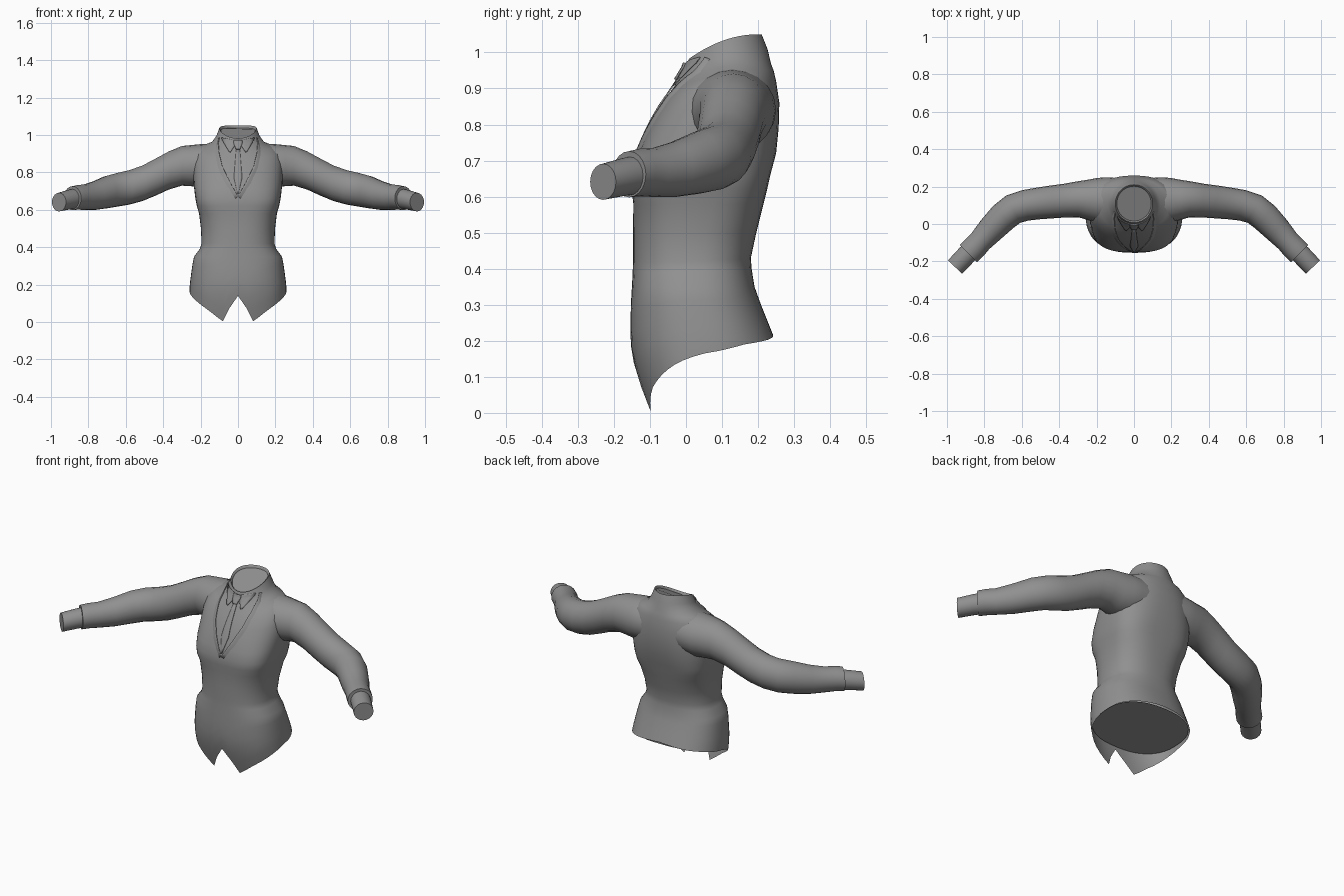
import bpy, bmesh, math
from mathutils import Vector
from mathutils.bvhtree import BVHTree

if "Cube" in bpy.data.objects:
    bpy.data.objects.remove(bpy.data.objects["Cube"])

grey = bpy.data.materials.new("grey cloth")
grey.diffuse_color = (0.28, 0.28, 0.28, 1)
grey.use_nodes = True
grey.node_tree.nodes["Principled BSDF"].inputs["Base Color"].default_value = grey.diffuse_color
N = 48


def make(name, verts, faces, mirror=False, thick=0, angle=50):
    me = bpy.data.meshes.new(name)
    me.from_pydata(verts, [], faces)
    bm = bmesh.new()
    bm.from_mesh(me)
    bmesh.ops.remove_doubles(bm, verts=bm.verts, dist=1e-5)
    bmesh.ops.recalc_face_normals(bm, faces=bm.faces)
    bm.to_mesh(me)
    bm.free()
    me.materials.append(grey)
    ob = bpy.data.objects.new(name, me)
    bpy.context.collection.objects.link(ob)
    bpy.context.view_layer.objects.active = ob
    ob.select_set(True)
    bpy.ops.object.shade_smooth_by_angle(angle=math.radians(angle))
    ob.select_set(False)
    if mirror:
        ob.modifiers.new("mirror", 'MIRROR')
    if thick:
        s = ob.modifiers.new("thickness", 'SOLIDIFY')
        s.thickness, s.offset = thick, 0
    return ob


def loft(rings, cap=False):
    n = len(rings[0])
    verts = [v for r in rings for v in r]
    faces = [(i * n + j, i * n + (j + 1) % n, (i + 1) * n + (j + 1) % n, (i + 1) * n + j)
             for i in range(len(rings) - 1) for j in range(n)]
    if cap:
        faces.append(tuple(range((len(rings) - 1) * n, len(rings) * n)))
    return verts, faces


def lerp(table, t):
    for a, b in zip(table, table[1:]):
        if t <= b[0]:
            f = max(0, (t - a[0]) / (b[0] - a[0]))
            return [p + (q - p) * f for p, q in zip(a[1:], b[1:])]
    return list(table[-1][1:])


def section(a, hw, yf, yb, n):
    s, c = math.sin(a), math.cos(a)
    x = math.copysign(abs(s) ** (2 / n), s) * hw
    y = (yf + yb) / 2 - math.copysign(abs(c) ** (2 / n), c) * (yb - yf) / 2
    return x, y


# jacket skirt: hem height by angle from the front, outline by height
angles = [2 * math.pi * j / N for j in range(N)]
hem = [(0, .14), (.262, .004), (.6, .065), (.98, .112), (1.25, .14), (1.57, .165),
       (2.1, .19), (3.15, .215)]
skirt = [(0, .25, -.102, .26, 2.4), (.07, .257, -.125, .26, 2.4), (.14, .26, -.145, .255, 2.4),
         (.2, .258, -.155, .248, 2.4), (.3, .245, -.153, .208, 2.4), (.35, .235, -.15, .19, 2.4)]
rings = []
for t in (0, .2, .4, .6, .8):
    ring = []
    for a in angles:
        h = lerp(hem, min(a, 2 * math.pi - a))[0]
        z = h + (.35 - h) * t
        ring.append((*section(a, *lerp(skirt, z)), z))
    rings.append(ring)

# jacket body up to the neck: front z, side z, back z, half width, front y, back y, roundness
body = [(.35, .35, .35, .235, -.15, .19, 2.4), (.39, .39, .40, .205, -.148, .182, 2.4),
        (.42, .42, .43, .195, -.147, .18, 2.4), (.50, .50, .50, .198, -.147, .195, 2.5),
        (.58, .58, .58, .208, -.146, .215, 2.8), (.62, .62, .62, .22, -.151, .225, 3.1),
        (.66, .66, .66, .228, -.150, .234, 3.1), (.71, .72, .72, .235, -.138, .25, 2.8),
        (.77, .78, .79, .24, -.114, .257, 2.5), (.82, .85, .86, .24, -.09, .259, 2.3),
        (.865, .91, .92, .225, -.062, .25, 2.2), (.895, .94, .95, .19, -.04, .243, 2.1),
        (.925, .96, .968, .14, -.02, .236, 2), (.955, .995, 1.01, .115, -.002, .226, 2),
        (.982, 1.035, 1.05, .10, .008, .21, 2)]
for zf, zs, zb, *prof in body:
    ring = []
    for a in angles:
        c = math.cos(a)
        z = zs - (zb - zf) / 2 * c + ((zf + zb) / 2 - zs) * c * c
        ring.append((*section(a, *prof), z))
    rings.append(ring)
verts, faces = loft(rings)
surface = BVHTree.FromPolygons(verts, faces)
make("jacket_body", verts, faces)

# inner closing surfaces at the neck and the waist hem
top = rings[-1]
neck = [[(x * .95, .11 + (y - .11) * .95, z - .004) for x, y, z in top],
        [(x * .92, .11 + (y - .11) * .92, z - .014) for x, y, z in top]]
make("neck_lining", *loft([top] + neck, True))
low = []
for a in angles:
    z = .18 - .025 * math.cos(a)
    x, y = section(a, *lerp(skirt, z))
    low.append((x * .97, .05 + (y - .05) * .97, z))
make("hem_lining", low, [tuple(range(N))])


# sleeves: centre x, y, z, half width, half height
def tube(path, n=20):
    out = []
    for i, (x, y, z, w, h) in enumerate(path):
        p, q = path[max(i - 1, 0)], path[min(i + 1, len(path) - 1)]
        d = Vector((q[0] - p[0], q[1] - p[1], 0)).normalized()
        side = Vector((-d.y, d.x, 0))
        out.append([Vector((x, y, z)) + side * w * math.cos(2 * math.pi * k / n)
                    + Vector((0, 0, h * math.sin(2 * math.pi * k / n))) for k in range(n)])
    return out


sleeve = [(.09, .128, .842, .118, .112), (.15, .128, .84, .122, .114),
          (.20, .128, .836, .118, .115), (.25, .13, .836, .107, .11),
          (.30, .132, .835, .096, .106),
          (.37, .125, .81, .09, .102), (.44, .118, .775, .088, .099), (.51, .11, .742, .085, .095),
          (.58, .1, .72, .083, .092), (.645, .08, .707, .082, .09), (.70, .037, .695, .08, .087),
          (.765, -.03, .676, .073, .077), (.82, -.09, .667, .064, .068),
          (.855, -.128, .667, .066, .066), (.885, -.158, .662, .066, .064),
          (.883, -.156, .66, .053, .054)]
make("sleeve", *loft(tube(sleeve)), mirror=True)
cuff = [(.85, -.12, .662, .052, .054), (.90, -.17, .655, .053, .053), (.957, -.23, .641, .052, .05)]
make("shirt_cuff", *loft(tube(cuff), True), mirror=True)


# front plates that follow the chest
def snap(x, z, off):
    hit, nor, _, _ = surface.ray_cast(Vector((x, -1, z)), Vector((0, 1, 0)))
    if hit is None:
        hit, nor, _, _ = surface.find_nearest(Vector((x, .05, z)))
    if nor.y > 0:
        nor = -nor
    return hit + nor * off


def strip(name, left, right, off_l, off_r, cols=4, steps=4, **kw):
    rows = []
    for i in range((len(left) - 1) * steps + 1):
        k = min(i // steps, len(left) - 2)
        f = i / steps - k
        l = Vector(left[k]).lerp(Vector(left[k + 1]), f)
        r = Vector(right[k]).lerp(Vector(right[k + 1]), f)
        rows.append([snap(*l.lerp(r, c / cols), off_l + (off_r - off_l) * c / cols)
                     for c in range(cols + 1)])
    n = cols + 1
    fs = [(i * n + j, i * n + j + 1, (i + 1) * n + j + 1, (i + 1) * n + j)
          for i in range(len(rows) - 1) for j in range(cols)]
    return make(name, [v for r in rows for v in r], fs, **kw)


edge = [(.0, .67), (.045, .75), (.083, .83), (.1, .9), (.103, .95), (.096, .985)]
outer = [(.02, .655), (.08, .74), (.118, .82), (.13, .89), (.125, .94), (.11, .98)]
strip("lapel", edge, outer, .006, -.006, mirror=True, thick=.004)
strip("shirt_collar", [(.004, .966), (.014, .945), (.04, .905)],
      [(.085, .985), (.08, .965), (.048, .908)], .005, .005, mirror=True, thick=.004)
# tie blade and knot
strip("tie_blade", [(-.009, .93), (-.022, .77), (-.002, .685)],
      [(.009, .93), (.022, .77), (.002, .685)], .004, .004, thick=.004)
strip("tie_knot", [(-.021, .968), (-.022, .95), (-.011, .92)],
      [(.021, .968), (.022, .95), (.011, .92)], .008, .008, thick=.008)
